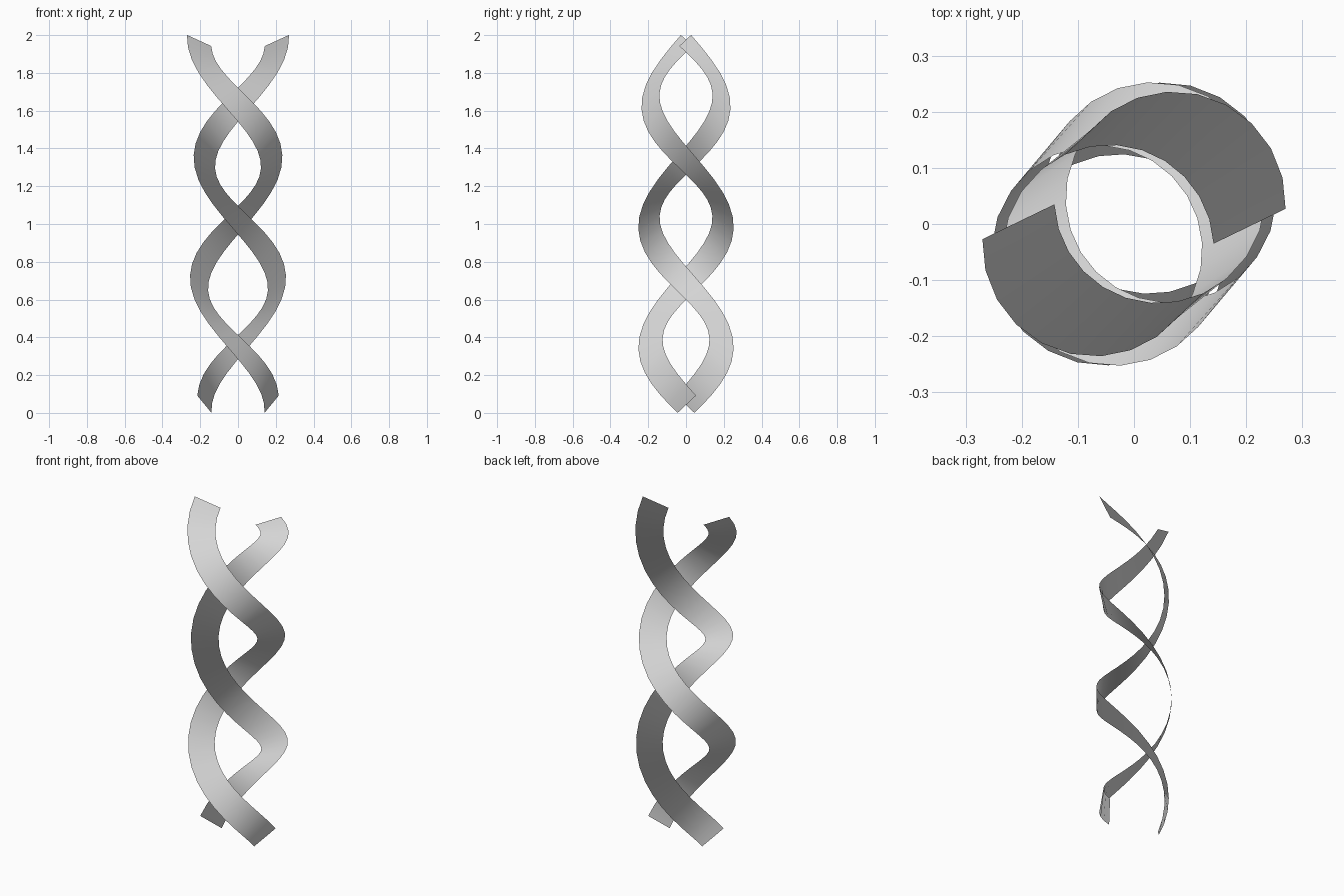
import bpy
import bmesh
from math import cos, sin, pi, radians, hypot
from mathutils import Vector, Matrix

cube = bpy.data.objects.get("Cube")
if cube:
    bpy.data.objects.remove(cube, do_unlink=True)

RADIUS = 0.192
HALF_WIDTH = 0.077
TOP, BOTTOM = 1.9715, 0.0457
SWEEP = 3 * pi                      # one and a half turns
STEPS = 36
AXIS = Vector((0.014, -0.004, 0))   # each helix sits slightly off centre
ROLL_START, ROLL_END = radians(33.6), radians(-479.4)

grey = bpy.data.materials.new("light_grey")
grey.use_nodes = True
colour = (0.7, 0.7, 0.7, 1)
grey.diffuse_color = colour
grey.node_tree.nodes["Principled BSDF"].inputs["Base Color"].default_value = colour


def ribbon(name, turn):
    """Flat ribbon swept down a helix while rolling about its own path."""
    drop = (TOP - BOTTOM) / SWEEP
    length = hypot(RADIUS, drop)
    rise, run = drop / length, RADIUS / length
    spin = Matrix.Rotation(turn, 3, 'Z')
    bm = bmesh.new()
    previous = None
    for i in range(STEPS + 1):
        t = i / STEPS
        a = SWEEP * t
        radial = Vector((cos(a), sin(a), 0))
        binormal = Vector((-sin(a) * rise, cos(a) * rise, run))
        roll = ROLL_START + (ROLL_END - ROLL_START) * t
        across = (radial * cos(roll) + binormal * sin(roll)) * HALF_WIDTH
        centre = AXIS + radial * RADIUS + Vector((0, 0, TOP - drop * a))
        pair = [bm.verts.new(spin @ (centre + across * s)) for s in (-1, 1)]
        if previous:
            bm.faces.new((previous[0], pair[0], pair[1], previous[1]))
        previous = pair
    for face in bm.faces:
        face.smooth = True
    mesh = bpy.data.meshes.new(name)
    bm.to_mesh(mesh)
    bm.free()
    mesh.materials.append(grey)
    obj = bpy.data.objects.new(name, mesh)
    bpy.context.collection.objects.link(obj)
    return mesh


# Two matching strands, half a turn apart
left = ribbon("left_ribbon", 0)
right = ribbon("right_ribbon", pi)

# Both strands share one set of smooth normals
left.normals_split_custom_set_from_vertices([v.normal.copy() for v in right.vertices])
